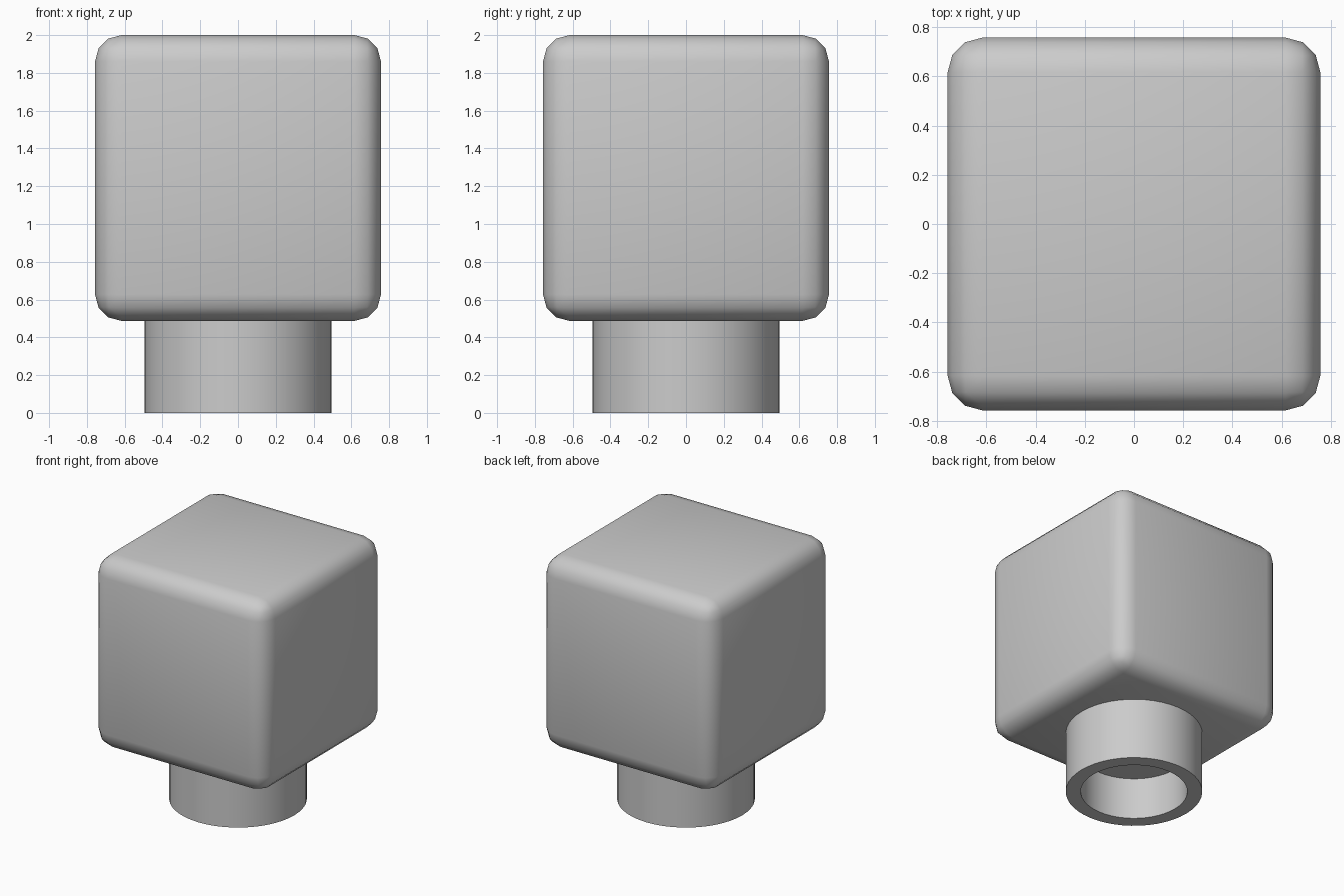
import bpy, bmesh, math

if "Cube" in bpy.data.objects:
    bpy.data.objects.remove(bpy.data.objects["Cube"])

BOTTOM, TOP, HALF = 0.487, 2.0, 0.757   # cube extents
R_OUT, R_IN, CEIL = 0.494, 0.386, 0.33  # collar radii and socket depth


def smooth(obj, degrees=50):
    bpy.ops.object.select_all(action='DESELECT')
    obj.select_set(True)
    bpy.context.view_layer.objects.active = obj
    bpy.ops.object.shade_smooth_by_angle(angle=math.radians(degrees))


def add_object(name, bm):
    bmesh.ops.recalc_face_normals(bm, faces=bm.faces)
    mesh = bpy.data.meshes.new(name)
    bm.to_mesh(mesh)
    bm.free()
    obj = bpy.data.objects.new(name, mesh)
    bpy.context.collection.objects.link(obj)
    smooth(obj)
    return obj


# Rounded cube head
bm = bmesh.new()
bmesh.ops.create_cube(bm, size=1)
bmesh.ops.scale(bm, vec=(2 * HALF, 2 * HALF, TOP - BOTTOM), verts=bm.verts)
bmesh.ops.translate(bm, vec=(0, 0, (TOP + BOTTOM) / 2), verts=bm.verts)
bmesh.ops.bevel(bm, geom=bm.edges[:], offset=0.14, offset_type='OFFSET',
                segments=3, profile=0.5, affect='EDGES')
add_object("rounded_cube_head", bm)

# Round collar with a blind socket in its underside, as a lathed profile
bm = bmesh.new()
profile = [(0, CEIL), (R_IN, CEIL), (R_IN, 0), (R_OUT, 0), (R_OUT, BOTTOM + 0.01), (0, BOTTOM + 0.01)]
verts = [bm.verts.new((r, 0, z)) for r, z in profile]
edges = [bm.edges.new(pair) for pair in zip(verts, verts[1:])]
bmesh.ops.spin(bm, geom=verts + edges, cent=(0, 0, 0), axis=(0, 0, 1),
               angle=math.tau, steps=48, use_merge=True)
bmesh.ops.remove_doubles(bm, verts=bm.verts, dist=1e-5)
add_object("socket_collar", bm)
